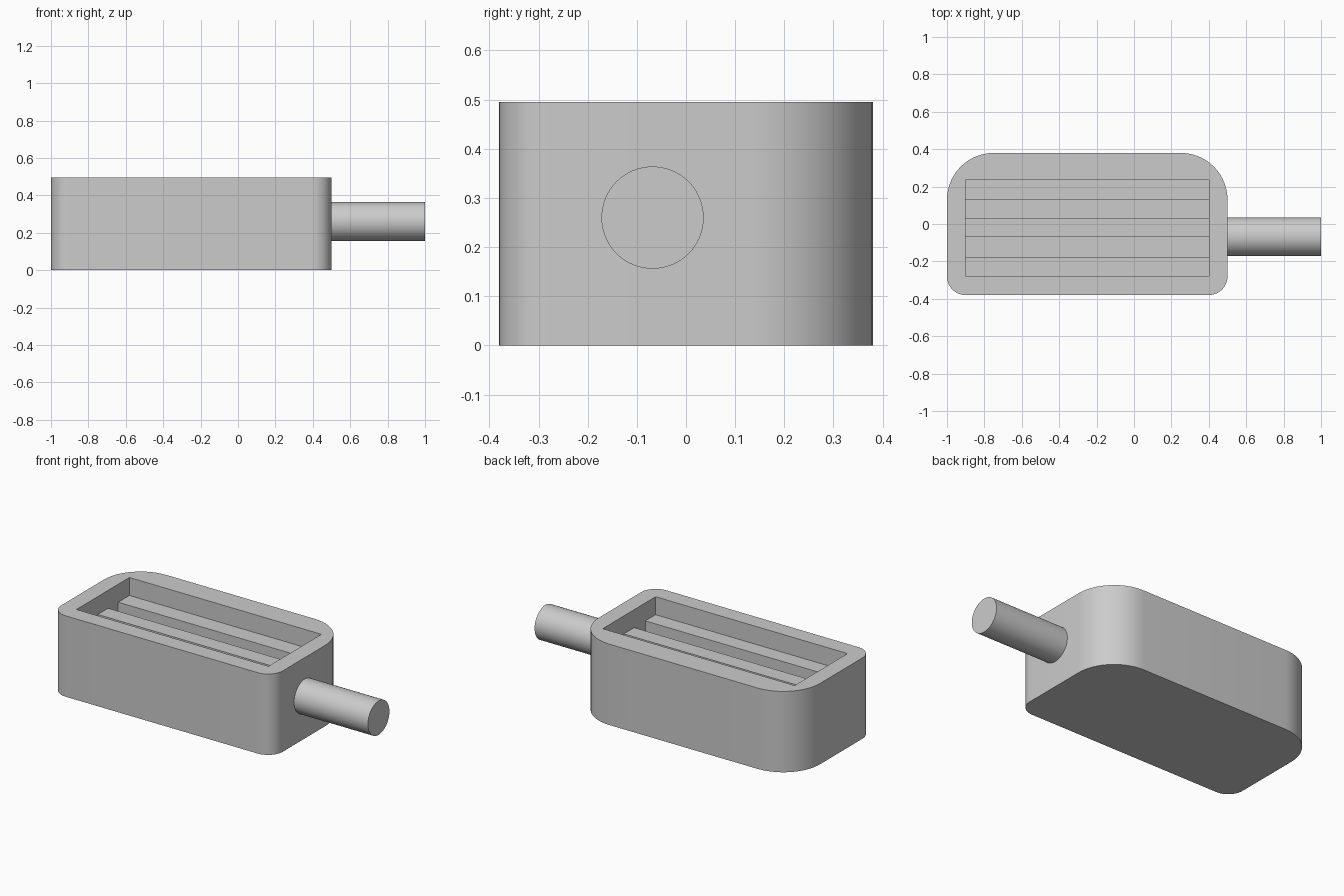
import bpy, bmesh, math

cube = bpy.data.objects.get("Cube")
if cube:
    bpy.data.objects.remove(cube, do_unlink=True)

# Single grey material
grey = bpy.data.materials.new("light_grey")
grey.use_nodes = True
COLOR = (0.6, 0.6, 0.6, 1.0)
grey.diffuse_color = COLOR
grey.node_tree.nodes["Principled BSDF"].inputs["Base Color"].default_value = COLOR


def add_object(name, bm):
    bmesh.ops.recalc_face_normals(bm, faces=bm.faces)
    mesh = bpy.data.meshes.new(name)
    bm.to_mesh(mesh)
    bm.free()
    mesh.materials.append(grey)
    obj = bpy.data.objects.new(name, mesh)
    bpy.context.collection.objects.link(obj)
    return obj


def activate(obj):
    bpy.ops.object.select_all(action='DESELECT')
    obj.select_set(True)
    bpy.context.view_layer.objects.active = obj


def smooth(obj):
    activate(obj)
    bpy.ops.object.shade_smooth_by_angle(angle=math.radians(30))


def box(name, x, y, z):
    bm = bmesh.new()
    bmesh.ops.create_cube(bm, size=1)
    for v in bm.verts:
        for axis, (low, high) in enumerate((x, y, z)):
            v.co[axis] = high if v.co[axis] > 0 else low
    return add_object(name, bm)


def rounded_prism(name, corners, height, steps=14):
    # corners: arc centre x, y, radius and start angle, counterclockwise
    bm = bmesh.new()
    ring = []
    for cx, cy, r, start in corners:
        for i in range(steps + 1):
            a = math.radians(start + 90 * i / steps)
            ring.append(bm.verts.new((cx + r * math.cos(a), cy + r * math.sin(a), 0)))
    base = bm.faces.new(ring)
    top = bmesh.ops.extrude_face_region(bm, geom=[base], use_keep_orig=True)
    for item in top["geom"]:
        if isinstance(item, bmesh.types.BMVert):
            item.co.z = height
    return add_object(name, bm)


LEFT, RIGHT, HALF, HEIGHT = -1.0, 0.5, 0.38, 0.495
FRONT_R, BACK_R = 0.1, 0.25
FLOOR, RIB_TOP = 0.2, 0.385
CAVITY_X, CAVITY_Y = (-0.9, 0.4), (-0.277, 0.235)

# Housing with generous back corners and tighter front corners
housing = rounded_prism("housing", [
    (RIGHT - BACK_R, HALF - BACK_R, BACK_R, 0),
    (LEFT + BACK_R, HALF - BACK_R, BACK_R, 90),
    (LEFT + FRONT_R, -HALF + FRONT_R, FRONT_R, 180),
    (RIGHT - FRONT_R, -HALF + FRONT_R, FRONT_R, 270),
], HEIGHT)

# Open rectangular cavity in the top
cutter = box("cavity_cutter", CAVITY_X, CAVITY_Y, (FLOOR, 1))
cutter.hide_render = True
activate(housing)
cut = housing.modifiers.new("cavity", 'BOOLEAN')
cut.operation = 'DIFFERENCE'
cut.solver = 'EXACT'
cut.object = cutter
bpy.ops.object.modifier_apply(modifier=cut.name)
bpy.data.objects.remove(cutter, do_unlink=True)
smooth(housing)

# Three lengthwise ribs, tucked slightly into the walls and floor
TUCK = 0.02
for name, y in (("front_rib", (CAVITY_Y[0] - TUCK, -0.178)),
                ("middle_rib", (-0.07, 0.03)),
                ("back_rib", (0.127, CAVITY_Y[1] + TUCK))):
    box(name, (CAVITY_X[0] - TUCK, CAVITY_X[1] + TUCK), y, (FLOOR - TUCK, RIB_TOP))

# Round stub on the side
bm = bmesh.new()
bmesh.ops.create_cone(bm, cap_ends=True, segments=64, radius1=0.104, radius2=0.104, depth=0.54)
stub = add_object("side_stub", bm)
stub.rotation_euler.y = math.pi / 2
stub.location = (0.73, -0.068, 0.26)
smooth(stub)
